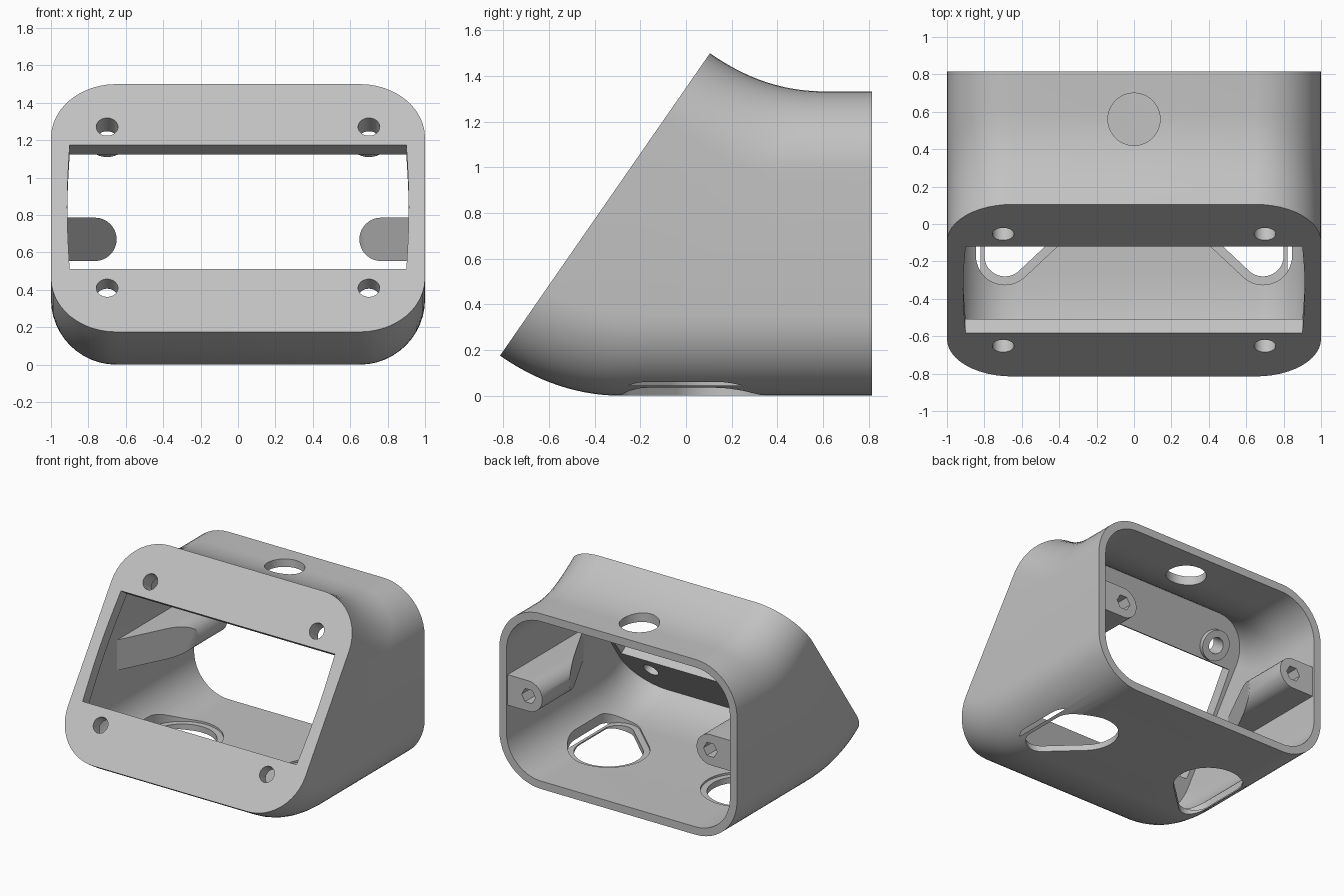
import bpy, bmesh, math
from mathutils import Vector
from mathutils.geometry import convex_hull_2d

cube = bpy.data.objects.get("Cube")
if cube:
    bpy.data.objects.remove(cube, do_unlink=True)

grey = bpy.data.materials.new("plain grey")
grey.use_nodes = True
grey.diffuse_color = (0.54, 0.54, 0.54, 1)
grey.node_tree.nodes["Principled BSDF"].inputs["Base Color"].default_value = grey.diffuse_color

# Slanted front plane: origin at its lower edge, up-slope and inward directions
ORIGIN = Vector((0, -0.815, 0.175))
SLOPE = Vector((0, 0.92, 1.325))
FRONT_H = SLOPE.length
UP = SLOPE.normalized()
INWARD = Vector((0, UP.z, -UP.y))
BACK_Y, BACK_H, RADIUS = 0.815, 1.333, 0.35
WALL, PLATE = 0.06, 0.09


def on_front(x, s, depth=0):
    return Vector((x, 0, 0)) + ORIGIN + UP * s + INWARD * depth


def loft(name, rings):
    """Closed solid through a list of matching rings."""
    bm = bmesh.new()
    loops = [[bm.verts.new(p) for p in ring] for ring in rings]
    n = len(loops[0])
    for a, b in zip(loops, loops[1:]):
        for i in range(n):
            j = (i + 1) % n
            bm.faces.new((a[i], a[j], b[j], b[i]))
    bm.faces.new(loops[0])
    bm.faces.new(loops[-1])
    bmesh.ops.recalc_face_normals(bm, faces=bm.faces)
    mesh = bpy.data.meshes.new(name)
    bm.to_mesh(mesh)
    bm.free()
    mesh.materials.append(grey)
    obj = bpy.data.objects.new(name, mesh)
    bpy.context.collection.objects.link(obj)
    return obj


def activate(obj):
    bpy.ops.object.select_all(action='DESELECT')
    obj.select_set(True)
    bpy.context.view_layer.objects.active = obj


def boolean(target, tool, operation='DIFFERENCE'):
    mod = target.modifiers.new("cut", 'BOOLEAN')
    mod.operation, mod.solver, mod.object = operation, 'EXACT', tool
    activate(target)
    bpy.ops.object.modifier_apply(modifier=mod.name)
    bpy.data.objects.remove(tool, do_unlink=True)


def circle(cx, cy, r, n=32):
    return [(cx + r * math.cos(math.tau * i / n), cy + r * math.sin(math.tau * i / n))
            for i in range(n)]


def rounded_rect(height, inset, steps=12):
    """Outline two units wide, with four round corners."""
    r = RADIUS - inset
    pts = []
    for q, (sx, top) in enumerate(((1, 1), (-1, 1), (-1, 0), (1, 0))):
        cx = sx * (1 - RADIUS)
        cy = height - RADIUS if top else RADIUS
        for i in range(steps + 1):
            a = math.pi / 2 * (q + i / steps)
            pts.append((cx + r * math.cos(a), cy + r * math.sin(a)))
    return pts


def shell(name, inset, depth, end_y, steps=14):
    """Body swept from the slanted front into the upright back outline."""
    front, back = rounded_rect(FRONT_H, inset), rounded_rect(BACK_H, inset)
    curves = []
    for (fx, s), (bx, z) in zip(front, back):
        p0 = on_front(fx, s, depth)
        p3 = Vector((bx, -0.29 + 0.9 * z / BACK_H, z))
        p1 = p0 + INWARD * (0.207 - 0.6 * depth)
        p2 = p3 - Vector((0, 0.175, 0))
        curve = []
        for k in range(steps + 1):
            t = k / steps
            m = 1 - t
            curve.append(p0 * m**3 + p1 * 3 * m * m * t + p2 * 3 * m * t * t + p3 * t**3)
        curve.append(Vector((bx, end_y, z)))
        curves.append(curve)
    return loft(name, list(zip(*curves)))


def front_prism(name, outline, d0, d1):
    return loft(name, [[on_front(x, s, d) for x, s in outline] for d in (d0, d1)])


def upright_prism(name, outline, z0, z1):
    return loft(name, [[(x, y, z) for x, y in outline] for z in (z0, z1)])


# Hollow housing
housing = shell("housing", 0, 0, BACK_Y)
boolean(housing, shell("cavity", WALL, PLATE, BACK_Y + 0.1))

# Raised rings behind the upper screw holes
for side in (-1, 1):
    boolean(housing, front_prism("hole_boss", circle(side * 0.7, 1.335, 0.11),
                                 PLATE - 0.03, PLATE + 0.035), 'UNION')

# Screen opening with gently bowed sides
low, high = 0.408, 1.217
edge = [(0.9 + 0.013 * math.sin(math.pi * i / 10), low + (high - low) * i / 10)
        for i in range(11)]
window = edge + [(-x, s) for x, s in reversed(edge)]
boolean(housing, front_prism("window_cutter", window, -0.1, PLATE + 0.03))

# Four front screw holes
for side in (-1, 1):
    for s in (0.286, 1.335):
        boolean(housing, front_prism("hole_cutter", circle(side * 0.7, s, 0.058), -0.1, 0.2))

# Round cable hole in the top
boolean(housing, upright_prism("top_hole_cutter", circle(0, 0.56, 0.14, 48), 1.1, 1.6))

# Teardrop floor holes with a stepped inner rim
for side in (-1, 1):
    for grow, z0 in ((0, -0.1), (0.045, 0.045)):
        pts = circle(side * 0.69, -0.17, 0.11 + grow, 48) + circle(side * 0.56, 0.13, 0.24 + grow, 48)
        outline = [pts[i] for i in convex_hull_2d(pts)]
        boolean(housing, upright_prism("floor_cutter", outline, z0, 0.2))

# Rear screw posts, bevelled back to the side walls
posts = []
for side, label in ((1, "left"), (-1, "right")):
    cx, cz, r = 0.765, 0.67, 0.116
    outline = [(0.97, cz - r)]
    for i in range(17):
        a = -math.pi / 2 - math.pi * i / 16
        outline.append((cx + r * math.cos(a), cz + r * math.sin(a)))
    outline.append((0.97, cz + r))
    rings = [[(side * x, -0.11 + 2 * (0.94 - x), z) for x, z in outline],
             [(side * x, BACK_Y - 0.015, z) for x, z in outline]]
    post = loft(label + "_screw_post", rings)
    hexagon = circle(side * cx, cz, 0.058, 6)
    boolean(post, loft("hex_cutter", [[(x, y, z) for x, z in hexagon] for y in (0.55, 0.9)]))
    posts.append(post)

for obj in [housing] + posts:
    activate(obj)
    bpy.ops.object.shade_smooth_by_angle(angle=math.radians(30))
